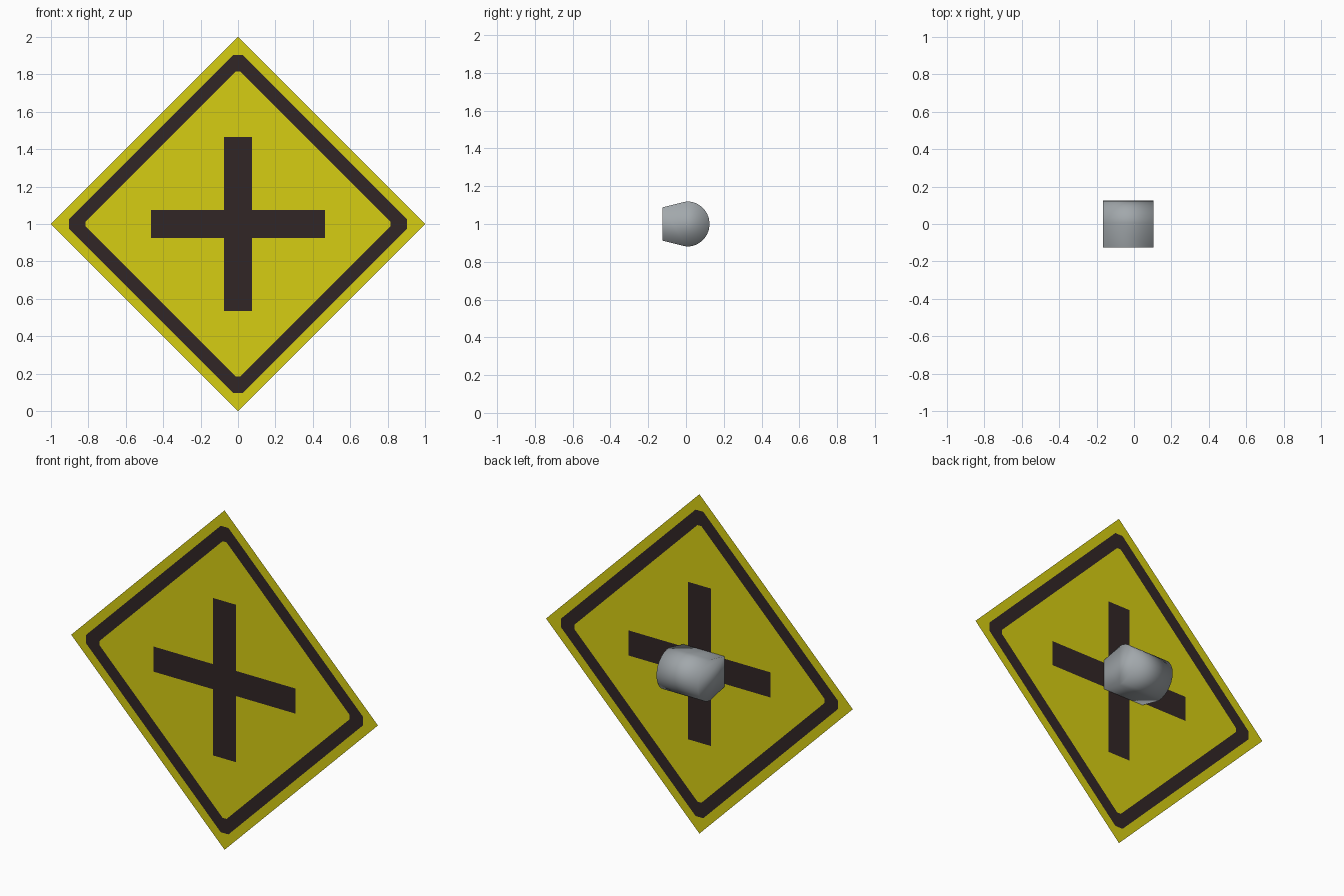
import bpy, bmesh, math
from mathutils import Vector

if "Cube" in bpy.data.objects:
    bpy.data.objects.remove(bpy.data.objects["Cube"])


def material(name, rgb):
    m = bpy.data.materials.new(name)
    m.diffuse_color = (*rgb, 1)
    m.use_nodes = True
    m.node_tree.nodes["Principled BSDF"].inputs["Base Color"].default_value = m.diffuse_color
    return m


def add_object(name, bm, mats):
    me = bpy.data.meshes.new(name)
    bm.to_mesh(me)
    bm.free()
    for m in mats:
        me.materials.append(m)
    ob = bpy.data.objects.new(name, me)
    bpy.context.collection.objects.link(ob)
    return ob


yellow = material("sign yellow", (0.67, 0.61, 0.006))
dark = material("dark paint", (0.031, 0.019, 0.019))
grey = material("bracket grey", (0.36, 0.39, 0.41))

FRONT_Y, MID_Z = -0.125, 1.0
BAR_W, BAR_L = 0.074, 0.464           # half sizes of the cross bars
OUT_DIAG, OUT_TIP = 0.928, 0.903      # outer edge of the painted border
IN_DIAG, IN_TIP = 0.828, 0.815        # inner edge of the painted border

# Sign sheet: a thin diamond, cut along the edges of the painted pattern
bm = bmesh.new()
corners = [(0, -1), (1, 0), (0, 1), (-1, 0)]
bm.faces.new([bm.verts.new((x, FRONT_Y, MID_Z + z)) for x, z in corners])


def cut(normal, dist):
    for s in (1, -1):
        n = Vector(normal).normalized() * s
        co = Vector((0, FRONT_Y, MID_Z)) + n * dist
        bmesh.ops.bisect_plane(bm, geom=bm.verts[:] + bm.edges[:] + bm.faces[:],
                               dist=1e-5, plane_co=co, plane_no=n)


for d in (BAR_W, BAR_L, IN_TIP, OUT_TIP):
    cut((1, 0, 0), d)
    cut((0, 0, 1), d)
for d in (IN_DIAG, OUT_DIAG):
    cut((1, 0, 1), d / math.sqrt(2))
    cut((1, 0, -1), d / math.sqrt(2))


def inside(x, z, diag, tip):
    return x + z < diag and max(x, z) < tip


# Paint the border and the cross by position
for f in bm.faces:
    c = f.calc_center_median()
    x, z = abs(c.x), abs(c.z - MID_Z)
    border = inside(x, z, OUT_DIAG, OUT_TIP) and not inside(x, z, IN_DIAG, IN_TIP)
    cross = min(x, z) < BAR_W and max(x, z) < BAR_L
    f.material_index = int(border or cross)
add_object("sign_sheet", bm, [yellow, dark])

# Mounting bracket: tapered foot and rounded back, extruded sideways
R, CY, STEPS = 0.12, 0.005, 14
profile = [(FRONT_Y, MID_Z - 0.088)]
for i in range(STEPS + 1):
    a = -math.pi / 2 + math.pi * i / STEPS
    profile.append((CY + R * math.cos(a), MID_Z + R * math.sin(a)))
profile.append((FRONT_Y, MID_Z + 0.088))

bm = bmesh.new()
left, right = ([bm.verts.new((x, y, z)) for y, z in profile] for x in (-0.165, 0.105))
n = len(profile)
for i in range(n - 1):                # the foot side stays open against the sheet
    j = i + 1
    bm.faces.new((left[i], left[j], right[j], right[i]))
bm.faces.new(left)
bm.faces.new(right)
bmesh.ops.recalc_face_normals(bm, faces=bm.faces[:])
# the closed ends share the soft shading of the rounded back
for f in bm.faces:
    f.smooth = True
# make sure the faces look outward
bm.faces.ensure_lookup_table()
if bm.faces[-1].normal.x < 0:
    bmesh.ops.reverse_faces(bm, faces=bm.faces[:])
add_object("mounting_bracket", bm, [grey])
